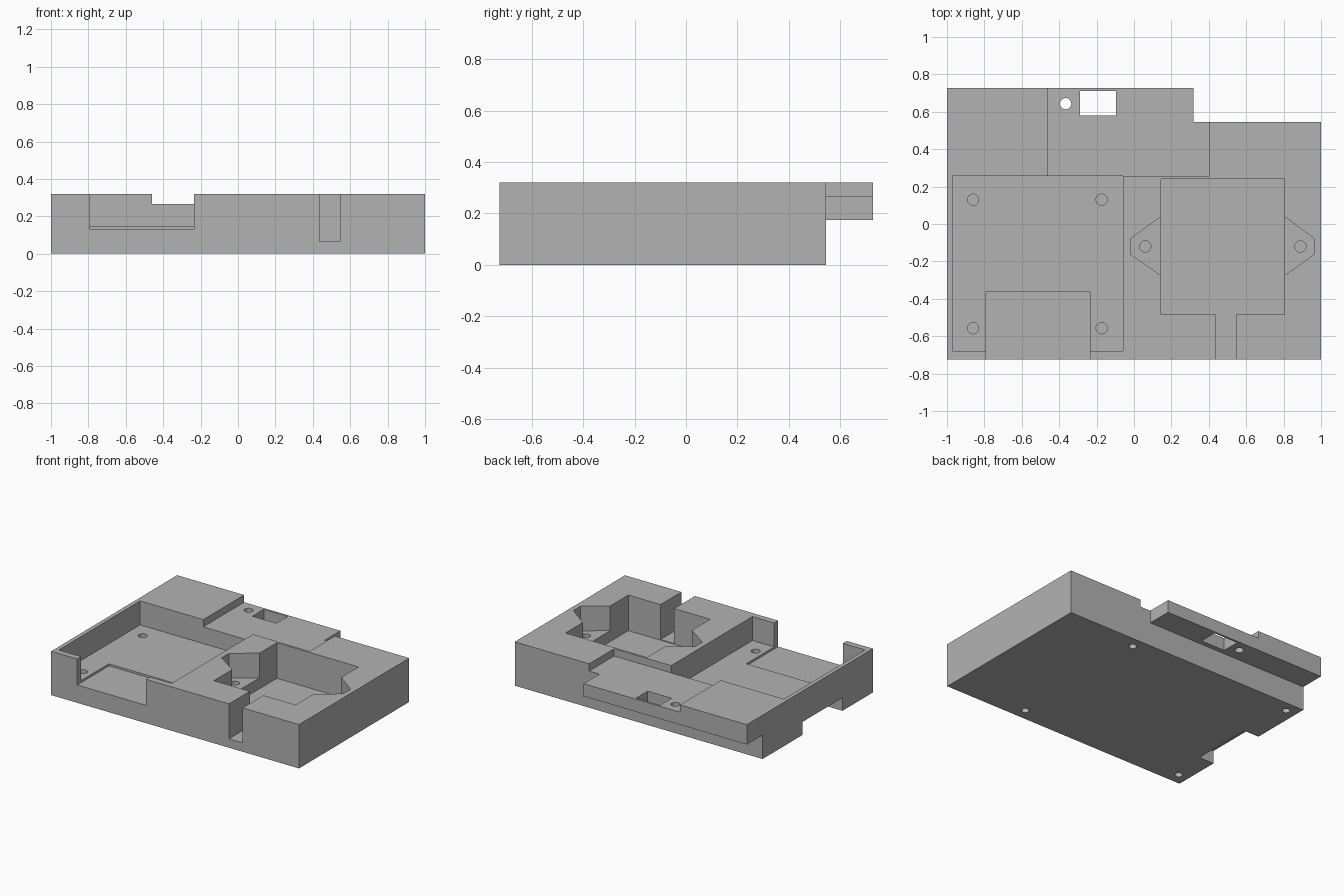
import bpy, bmesh, math

if "Cube" in bpy.data.objects:
    bpy.data.objects.remove(bpy.data.objects["Cube"])

grey = bpy.data.materials.new("plain grey")
grey.diffuse_color = (0.45, 0.45, 0.45, 1)
grey.use_nodes = True
grey.node_tree.nodes["Principled BSDF"].inputs["Base Color"].default_value = grey.diffuse_color


def prism(name, pts, z0, z1):
    """Extrude a flat outline from z0 up to z1."""
    bm = bmesh.new()
    face = bm.faces.new([bm.verts.new((x, y, z0)) for x, y in pts])
    ext = bmesh.ops.extrude_face_region(bm, geom=[face])
    verts = [g for g in ext["geom"] if isinstance(g, bmesh.types.BMVert)]
    bmesh.ops.translate(bm, vec=(0, 0, z1 - z0), verts=verts)
    bmesh.ops.recalc_face_normals(bm, faces=bm.faces)
    mesh = bpy.data.meshes.new(name)
    bm.to_mesh(mesh)
    bm.free()
    obj = bpy.data.objects.new(name, mesh)
    bpy.context.collection.objects.link(obj)
    return obj


def rect(x0, x1, y0, y1):
    return [(x0, y0), (x1, y0), (x1, y1), (x0, y1)]


def circle(cx, cy, r, n=32):
    return [(cx + r * math.cos(2 * math.pi * i / n),
             cy + r * math.sin(2 * math.pi * i / n)) for i in range(n)]


# Base plate with the stepped back edge
base = prism("base_plate", [(-1, -0.725), (1, -0.725), (1, 0.545), (0.317, 0.545),
                            (0.317, 0.727), (-1, 0.727)], 0, 0.32)
base.data.materials.append(grey)


def cut(pts, z0, z1=0.5):
    """Remove an extruded outline from the base plate."""
    cutter = prism("cutter", pts, z0, z1)
    cutter.hide_render = True
    cutter.data.materials.append(grey)
    mod = base.modifiers.new("cut", 'BOOLEAN')
    mod.operation = 'DIFFERENCE'
    mod.solver = 'EXACT'
    mod.object = cutter
    bpy.context.view_layer.objects.active = base
    bpy.ops.object.modifier_apply(modifier=mod.name)
    bpy.data.objects.remove(cutter)


# Overhanging ledge at the back
cut(rect(-1.2, 1.2, 0.545, 1), -0.1, 0.175)
# Shallow back recess, its screw hole and window
cut([(-0.46, 0.257), (0.40, 0.257), (0.40, 0.9), (-0.46, 0.9)], 0.267)
cut(circle(-0.365, 0.643, 0.03), 0.1)
cut(rect(-0.29, -0.097, 0.58, 0.712), 0.1)
# Left tray and its front opening
cut(rect(-0.97, -0.06, -0.68, 0.257), 0.145)
cut(rect(-0.79, -0.235, -0.9, -0.36), 0.13)
# Screw holes in the tray floor
for x in (-0.86, -0.173):
    for y in (-0.557, 0.13):
        cut(circle(x, y, 0.03), 0.04)
# Right pocket with mounting ears, ear holes and cable slot
cut([(0.145, 0.04), (-0.018, -0.078), (-0.018, -0.162), (0.145, -0.275),
     (0.805, -0.275), (0.963, -0.162), (0.963, -0.078), (0.805, 0.04)], 0.14)
cut(rect(0.145, 0.805, -0.485, 0.24), 0.06)
for x in (0.06, 0.89):
    cut(circle(x, -0.12, 0.03), 0.04)
cut(rect(0.435, 0.545, -0.9, -0.45), 0.065)
# Underside: blind screw holes and a side notch
for x in (-0.92, 0.40):
    for y in (-0.64, 0.463):
        cut(circle(x, y, 0.026), -0.1, 0.08)
cut(rect(-1.2, -0.88, -0.375, 0.085), -0.1, 0.095)

base.select_set(True)
bpy.ops.object.shade_smooth_by_angle(angle=math.radians(30))
